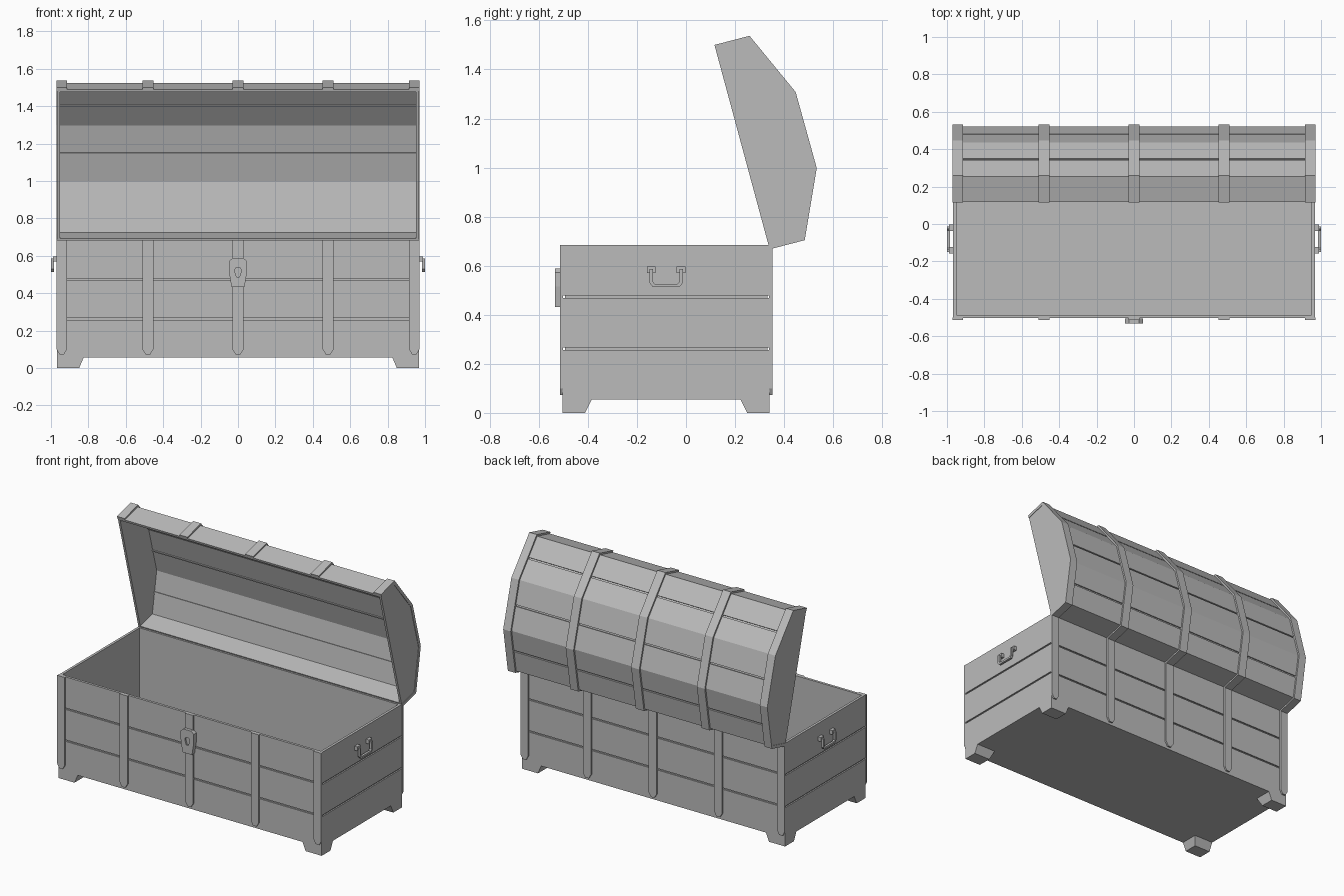
import bpy, bmesh
from mathutils import Vector

if "Cube" in bpy.data.objects:
    bpy.data.objects.remove(bpy.data.objects["Cube"])

mat = bpy.data.materials.new("plain_grey")
mat.diffuse_color = (0.5, 0.5, 0.5, 1)
mat.use_nodes = True
mat.node_tree.nodes["Principled BSDF"].inputs["Base Color"].default_value = mat.diffuse_color


def finish(name, bm):
    bmesh.ops.recalc_face_normals(bm, faces=bm.faces)
    mesh = bpy.data.meshes.new(name)
    bm.to_mesh(mesh)
    bm.free()
    mesh.materials.append(mat)
    ob = bpy.data.objects.new(name, mesh)
    bpy.context.collection.objects.link(ob)
    return ob


def loft(name, rings):
    """Skin a list of equal-length closed rings and cap both ends."""
    bm = bmesh.new()
    vs = [[bm.verts.new(p) for p in ring] for ring in rings]
    n = len(vs[0])
    for a, b in zip(vs, vs[1:]):
        for i in range(n):
            j = (i + 1) % n
            bm.faces.new((a[i], a[j], b[j], b[i]))
    bm.faces.new(vs[0])
    bm.faces.new(vs[-1])
    return finish(name, bm)


def prism(name, pts, axis, lo, hi):
    """Extrude a 2D outline along x (points are y,z) or y (points are x,z)."""
    put = (lambda p, t: (t, p[0], p[1])) if axis == "x" else (lambda p, t: (p[0], t, p[1]))
    return loft(name, [[put(p, t) for p in pts] for t in (lo, hi)])


X, Y0, Y1 = 0.967, -0.503, 0.341      # body extents
FLOOR, TOP = 0.055, 0.685


def rect(inset, z):
    x, a, b = X - inset, Y0 + inset, Y1 - inset
    return [(-x, a, z), (x, a, z), (x, b, z), (-x, b, z)]


# body: open box with plank grooves running round it
profile = [(0, FLOOR)]
for z in (0.262, 0.474):
    profile += [(0, z - 0.005), (0.009, z - 0.005), (0.009, z + 0.005), (0, z + 0.005)]
profile += [(0, TOP), (0.017, TOP), (0.017, FLOOR + 0.02)]
loft("chest_body", [rect(i, z) for i, z in profile])

# feet: corner blocks tapered on their inner sides
for sx in (-1, 1):
    for yc, sy in ((Y0, 1), (Y1, -1)):
        def foot_ring(w, d, z):
            xo = sx * X
            return [(xo, yc, z), (xo - sx * w, yc, z),
                    (xo - sx * w, yc + sy * d, z), (xo, yc + sy * d, z)]
        loft("foot", [foot_ring(0.118, 0.092, 0), foot_ring(0.142, 0.12, FLOOR + 0.002)])

# lid outline (y, z) in its open position
OUT = [Vector(p) for p in ((0.116, 1.50), (0.259, 1.537), (0.447, 1.308),
                           (0.533, 0.998), (0.484, 0.704), (0.341, 0.667))]
RIM = (OUT[-1] - OUT[0]).normalized()


def normal(i):
    d = (OUT[i + 1] - OUT[i]).normalized()
    return Vector((d.y, -d.x))        # points into the lid


def inset(d):
    pts = [OUT[0] + RIM * d / abs(normal(0).dot(RIM))]
    for i in range(1, len(OUT) - 1):
        m = (normal(i - 1) + normal(i)).normalized()
        if m.dot(OUT[3] - Vector((0.25, 1.1))) > 0 and i == 3:
            m = -m
        pts.append(OUT[i] + m * d / abs(m.dot(normal(i))))
    pts.append(OUT[-1] - RIM * d / abs(normal(-2 + len(OUT)).dot(RIM)))
    return pts


def grooved(d, depth):
    """Inset outline with a small step at the middle of each wide facet."""
    pts, res = inset(d), []
    for i, p in enumerate(pts):
        res.append(p)
        if 1 <= i <= 3:
            mid, n = (p + pts[i + 1]) / 2, normal(i) * depth
            t = (pts[i + 1] - p).normalized() * 0.005
            res += [mid - t, mid - t + n, mid + t + n, mid + t]
    return res


# lid shell, end plates and straps
prism("lid_planks", grooved(0.011, 0.009) + grooved(0.026, 0.006)[::-1], "x", -0.96, 0.96)
for s in (-1, 1):
    prism("lid_end", inset(0.001), "x", s * 0.952, s * X)

STRAPS = [(-0.9425, 0.0275), (-0.482, 0.029), (0, 0.03), (0.482, 0.029), (0.9425, 0.0275)]
for xc, w in STRAPS:
    prism("lid_strap", OUT + inset(0.02)[::-1], "x", xc - w, xc + w)
    tip = [(xc - w, TOP), (xc - w, 0.10), (xc - 0.012, 0.072),
           (xc + 0.012, 0.072), (xc + w, 0.10), (xc + w, TOP)]
    prism("front_strap", tip, "y", -0.513, Y0 + 0.002)
    prism("back_strap", tip, "y", Y1 - 0.002, 0.352)

# lock plate with a keyhole recess
half = [(0.028, 0.588), (0.048, 0.572), (0.048, 0.515), (0.035, 0.432)]
lock = prism("lock_plate", half + [(-x, z) for x, z in half[::-1]], "y", -0.533, -0.505)
hole = [(0.009, 0.538), (0.016, 0.528), (0.016, 0.512), (0.008, 0.487)]
cutter = prism("keyhole_cutter", hole + [(-x, z) for x, z in hole[::-1]], "y", -0.55, -0.521)
cutter.hide_render = True
cutter.hide_set(True)
cut = lock.modifiers.new("keyhole", "BOOLEAN")
cut.operation, cut.object, cut.solver = "DIFFERENCE", cutter, "EXACT"

# side handles: two brackets and a hanging U-shaped bar
YC = (Y0 + Y1) / 2
arm = [(0.068, 0.586), (0.068, 0.53), (0.054, 0.513)]
inner = [(0.054, 0.586), (0.054, 0.535), (0.047, 0.526)]
u = (arm + [(-y, z) for y, z in arm[::-1]] + [(-y, z) for y, z in inner] + inner[::-1])
for s in (-1, 1):
    prism("handle_bar", [(YC + y, z) for y, z in u], "x", s * 0.985, s * 1.0)
    for sy in (-1, 1):
        a, b = YC + sy * 0.043, YC + sy * 0.078
        prism("handle_bracket", [(a, 0.57), (b, 0.57), (b, 0.597), (a, 0.597)],
              "x", s * 0.964, s * 0.988)
